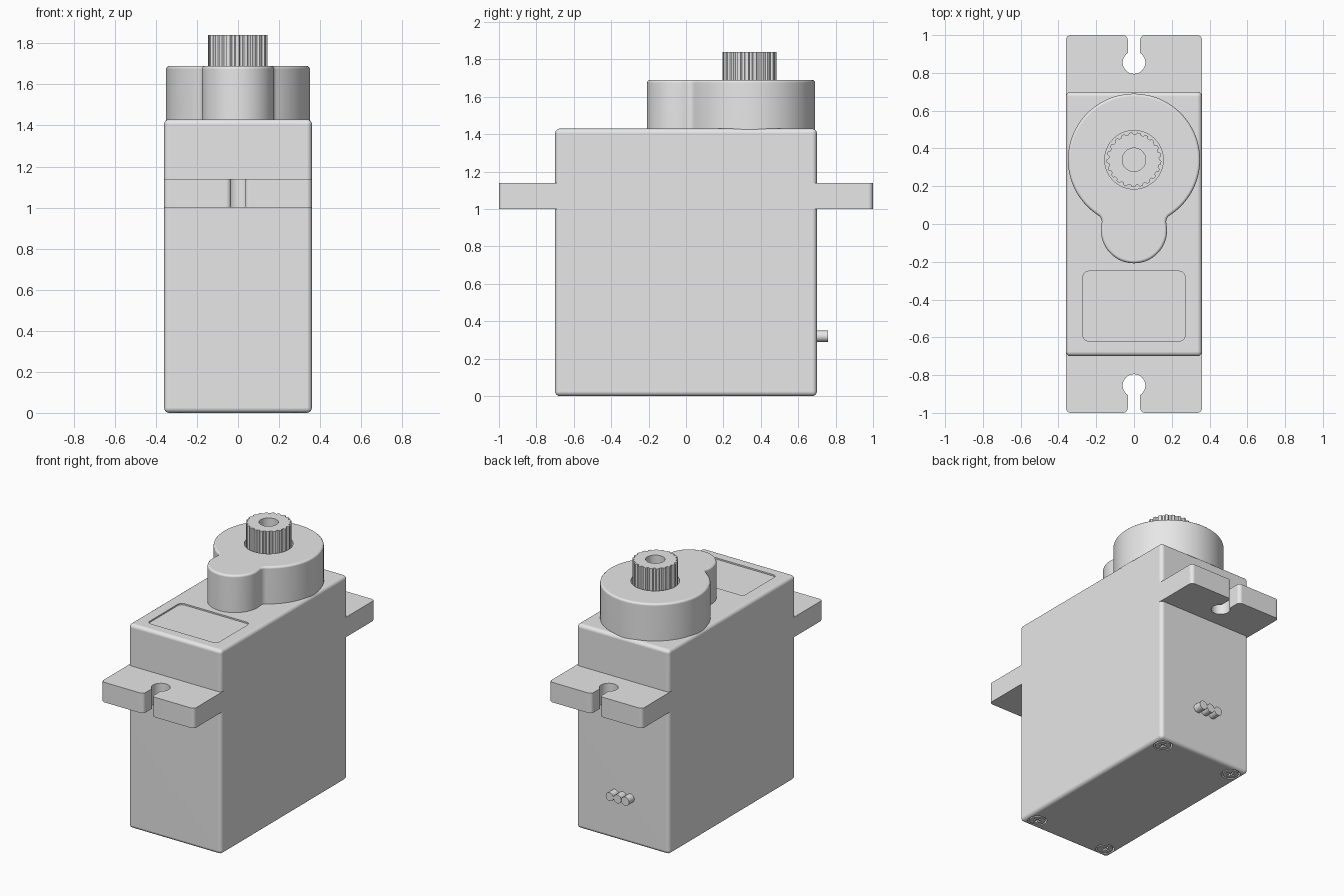
import bpy, bmesh
from math import sin, cos, pi, sqrt, atan2, radians
from mathutils import Matrix

if "Cube" in bpy.data.objects:
    bpy.data.objects.remove(bpy.data.objects["Cube"])

grey = bpy.data.materials.new("light_grey_plastic")
grey.use_nodes = True
colour = (0.8, 0.8, 0.8, 1)
grey.diffuse_color = colour
for node in grey.node_tree.nodes:
    if node.type == "BSDF_PRINCIPLED":
        node.inputs["Base Color"].default_value = colour


def arc(cx, cy, r, a0, a1, n):
    """Points along a circular arc, angles in radians."""
    return [(cx + r * cos(a0 + (a1 - a0) * i / n),
             cy + r * sin(a0 + (a1 - a0) * i / n)) for i in range(n + 1)]


def circle(cx, cy, r, n=48):
    return arc(cx, cy, r, 0, 2 * pi, n)[:-1]


def rounded_rect(x0, x1, y0, y1, r, n=5):
    pts = []
    for k, (x, y) in enumerate([(x1 - r, y1 - r), (x0 + r, y1 - r),
                                (x0 + r, y0 + r), (x1 - r, y0 + r)]):
        pts += arc(x, y, r, k * pi / 2, (k + 1) * pi / 2, n)
    return pts


def prism(name, outline, z0, z1, bevel=0, which="top", segments=3, matrix=None):
    """Extrude an outline upward, optionally rounding its edges."""
    bm = bmesh.new()
    lower = [bm.verts.new((x, y, z0)) for x, y in outline]
    upper = [bm.verts.new((x, y, z1)) for x, y in outline]
    bm.faces.new(lower)
    top = bm.faces.new(upper)
    n = len(outline)
    for i in range(n):
        j = (i + 1) % n
        bm.faces.new((lower[i], lower[j], upper[j], upper[i]))
    bmesh.ops.recalc_face_normals(bm, faces=bm.faces)
    if bevel:
        edges = list(top.edges if which == "top" else bm.edges)
        bmesh.ops.bevel(bm, geom=edges, offset=bevel, segments=segments,
                        profile=0.5, affect="EDGES")
    if matrix:
        bm.transform(matrix)
    mesh = bpy.data.meshes.new(name)
    bm.to_mesh(mesh)
    bm.free()
    mesh.materials.append(grey)
    obj = bpy.data.objects.new(name, mesh)
    bpy.context.collection.objects.link(obj)
    return obj


def activate(obj):
    bpy.ops.object.select_all(action="DESELECT")
    obj.select_set(True)
    bpy.context.view_layer.objects.active = obj


def cut(obj, cutter):
    """Subtract the cutter from the object and discard it."""
    cutter.hide_render = True
    mod = obj.modifiers.new("cut", "BOOLEAN")
    mod.operation = "DIFFERENCE"
    mod.solver = "EXACT"
    mod.object = cutter
    activate(obj)
    bpy.ops.object.modifier_apply(modifier=mod.name)
    bpy.data.objects.remove(cutter)


def finish(obj):
    activate(obj)
    bpy.ops.object.shade_smooth_by_angle(angle=radians(35))
    mod = obj.modifiers.new("weighted_normals", "WEIGHTED_NORMAL")
    mod.keep_sharp = True


W, L, TOP = 0.36, 0.70, 1.43
SHAFT_Y = 0.34
SCREWS = [(sx * 0.28, sy * 0.62) for sx in (-1, 1) for sy in (-1, 1)]

# Case with rounded edges, a shallow label recess and screw pockets
case = prism("case", [(-W, -L), (W, -L), (W, L), (-W, L)], 0, TOP,
             bevel=0.025, which="all", segments=4)
cut(case, prism("cutter", rounded_rect(-0.27, 0.27, -0.62, -0.25, 0.03),
                TOP - 0.01, TOP + 0.1))
for x, y in SCREWS:
    cut(case, prism("cutter", circle(x, y, 0.06, 32), -0.1, 0.03))
finish(case)

# Corner screws with cross slots
for i, (x, y) in enumerate(SCREWS):
    screw = prism("screw_%d" % (i + 1), circle(x, y, 0.05, 32), 0, 0.05)
    arm, half = 0.03, 0.007
    cross = [(arm, -half), (arm, half), (half, half), (half, arm),
             (-half, arm), (-half, half), (-arm, half), (-arm, -half),
             (-half, -half), (-half, -arm), (half, -arm), (half, -half)]
    cut(screw, prism("cutter", [(x + a, y + b) for a, b in cross], -0.1, 0.015))
    finish(screw)

# Mounting tabs with keyhole slots
hole_y, hole_r, slot, r = 0.855, 0.06, 0.033, 0.025
start = atan2(sqrt(hole_r ** 2 - slot ** 2), slot)
half = [(W, L - 0.05)]
half += arc(W - r, 1 - r, r, 0, pi / 2, 5)
half += arc(slot + r, 1 - r, r, pi / 2, pi, 5)
half += arc(0, hole_y, hole_r, start, -pi / 2, 16)
outline = half + [(-x, y) for x, y in reversed(half[:-1])]
for name, side in (("rear_mounting_tab", 1), ("front_mounting_tab", -1)):
    finish(prism(name, [(x, y * side) for x, y in outline], 1.0, 1.14))

# Gear housing: a large and a small round joined by fillets
R, small_r, small_y, f = 0.35, 0.175, -0.033, 0.04
d = SHAFT_Y - small_y
t = ((R + f) ** 2 - (small_r + f) ** 2 + d * d) / (2 * d)
fx, fy = sqrt((R + f) ** 2 - t * t), SHAFT_Y - t
big_a = atan2(fy - SHAFT_Y, fx)
small_a = atan2(fy - small_y, fx)
half = arc(0, small_y, small_r, -pi / 2, small_a, 20)
half += arc(fx, fy, f, small_a + pi, big_a + pi, 6)[1:-1]
half += arc(0, SHAFT_Y, R, big_a, pi / 2, 36)
outline = half + [(-x, y) for x, y in reversed(half[1:-1])]
housing = prism("gear_housing", outline, TOP - 0.03, 1.69, bevel=0.015)
cut(housing, prism("cutter", circle(0, SHAFT_Y, 0.155), 1.62, 1.8))
finish(housing)

# Splined output shaft with a screw hole
teeth = 21
outline = []
for i in range(teeth):
    for part, radius in ((0.0, 0.134), (0.3, 0.134), (0.45, 0.145), (0.85, 0.145)):
        a = 2 * pi * (i + part) / teeth
        outline.append((radius * cos(a), SHAFT_Y + radius * sin(a)))
shaft = prism("output_shaft", outline, 1.58, 1.84)
cut(shaft, prism("cutter", circle(0, SHAFT_Y, 0.062, 32), 1.68, 1.9))
finish(shaft)

# Three cable stubs at the rear
for i in range(3):
    place = Matrix.Translation(((i - 1) * 0.06, 0, 0.32)) @ Matrix.Rotation(-pi / 2, 4, "X")
    finish(prism("cable_wire_%d" % (i + 1), circle(0, 0, 0.03, 24), 0.66, 0.76,
                 matrix=place))
